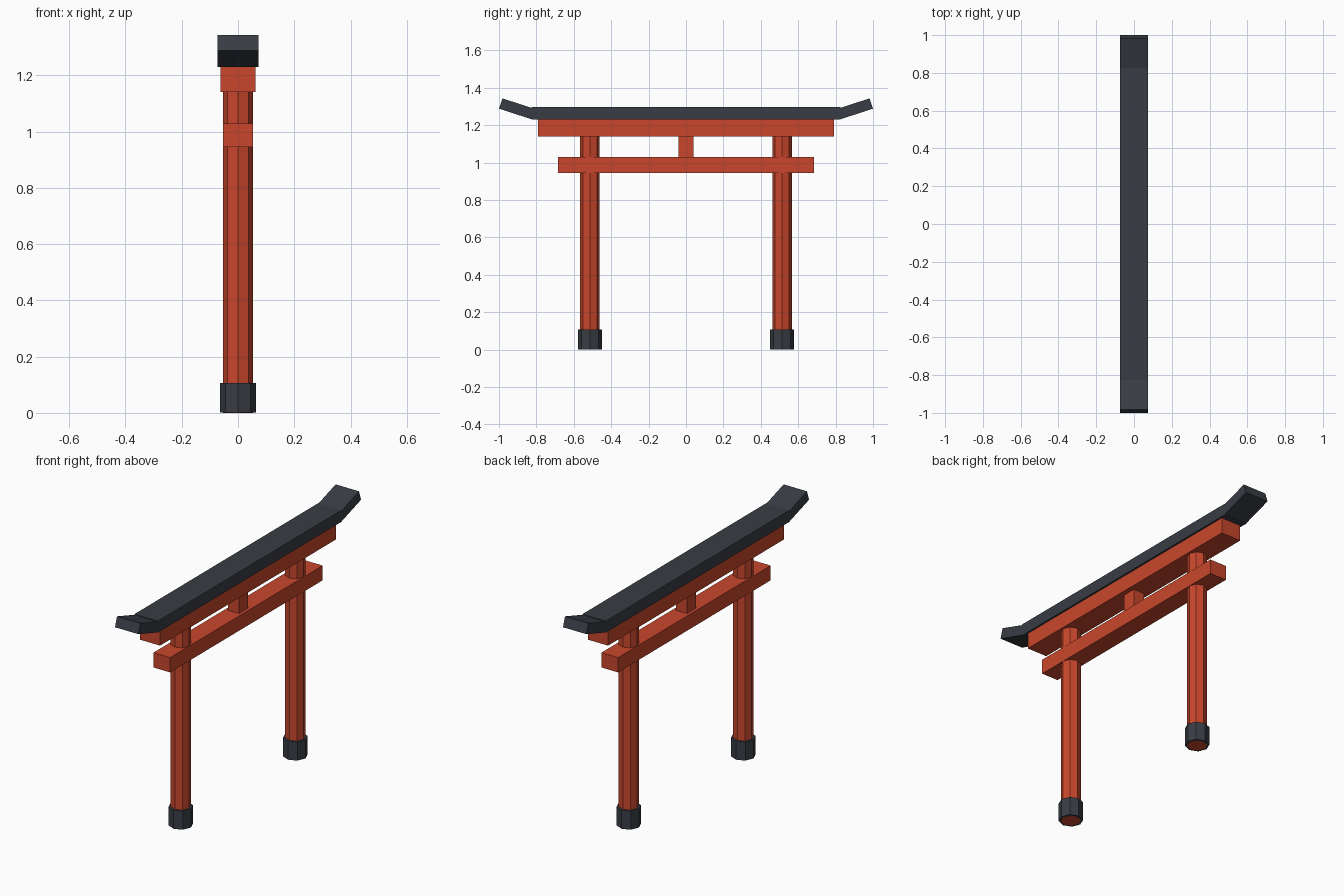
import bpy
import math

if "Cube" in bpy.data.objects:
    bpy.data.objects.remove(bpy.data.objects["Cube"])


def make_material(name, color):
    mat = bpy.data.materials.new(name)
    mat.use_nodes = True
    mat.diffuse_color = color
    mat.node_tree.nodes["Principled BSDF"].inputs["Base Color"].default_value = color
    return mat


red = make_material("vermilion paint", (0.58, 0.062, 0.025, 1))
slate = make_material("dark slate", (0.04, 0.047, 0.058, 1))


def box(name, mat, center, size, tilt=0):
    bpy.ops.mesh.primitive_cube_add(size=1, location=center, rotation=(tilt, 0, 0))
    ob = bpy.context.object
    ob.name = name
    ob.scale = size
    ob.data.materials.append(mat)


def octagon_post(name, mat, y, radius, bottom, top):
    bpy.ops.mesh.primitive_cylinder_add(
        vertices=8, radius=radius, depth=top - bottom,
        location=(0, y, (bottom + top) / 2))
    ob = bpy.context.object
    ob.name = name
    ob.data.materials.append(mat)


# Horizontal beams and the strut between them
box("lower_beam", red, (0, 0, 0.987), (0.105, 1.37, 0.084))
box("upper_beam", red, (0, 0, 1.185), (0.126, 1.58, 0.09))
box("center_strut", red, (0, 0, 1.085), (0.07, 0.082, 0.13))
box("roof_bar", slate, (0, 0, 1.263), (0.147, 1.65, 0.066))

# Raised roof tips, described by their lower edge in the y-z plane
tilt = math.radians(18)
length, thick = 0.191, 0.058
inner_y, inner_z = 0.818, 1.229
mid_y = inner_y + math.cos(tilt) * length / 2 - math.sin(tilt) * thick / 2
mid_z = inner_z + math.sin(tilt) * length / 2 + math.cos(tilt) * thick / 2

# Paired parts at each end
for side, s in (("front", -1), ("back", 1)):
    octagon_post(side + "_column", red, s * 0.514, 0.0525, 0, 1.16)
    octagon_post(side + "_foot", slate, s * 0.514, 0.064, 0.001, 0.107)
    box(side + "_roof_tip", slate, (0, s * mid_y, mid_z),
        (0.147, length, thick), s * tilt)
